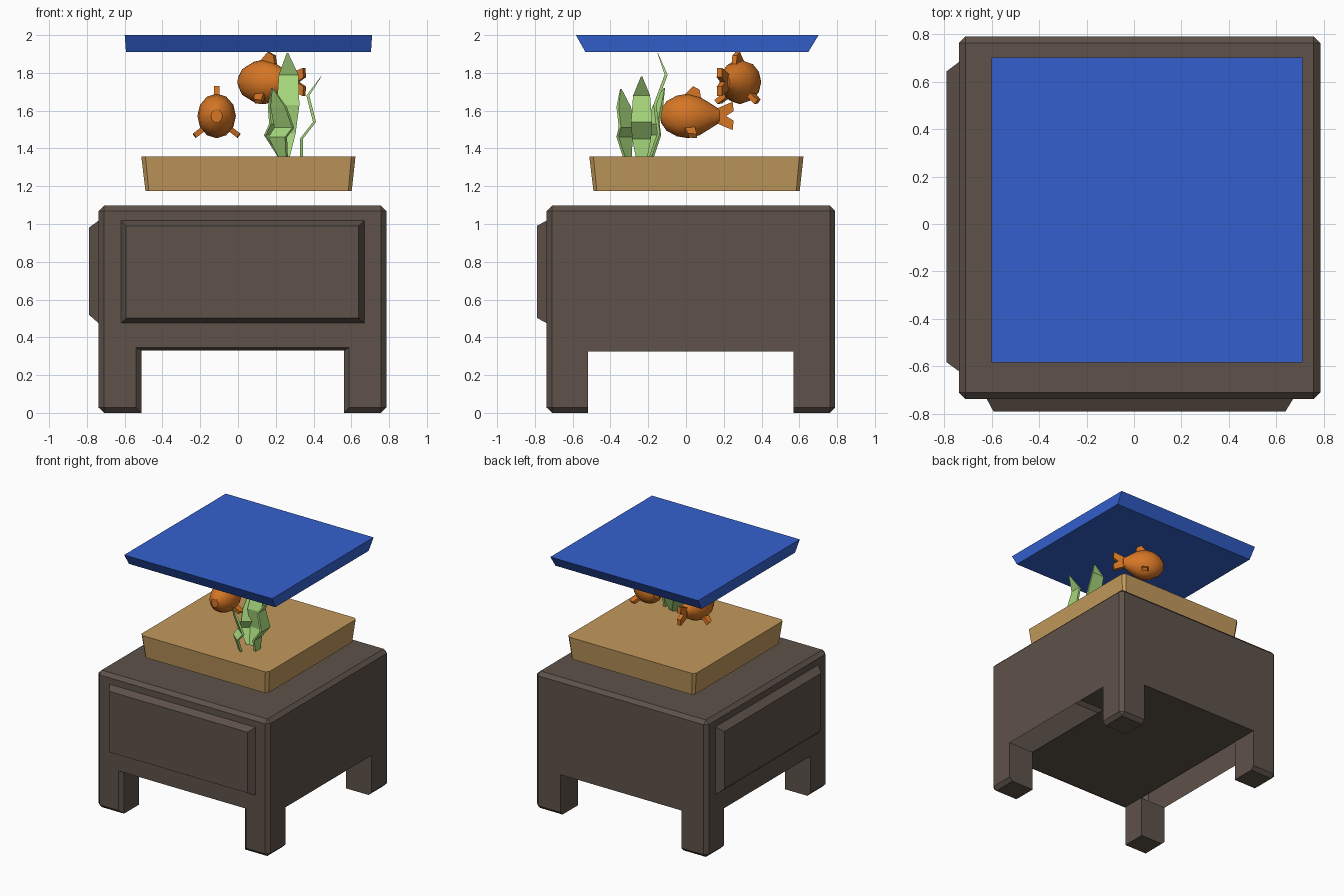
import bpy, bmesh, math
from mathutils import Vector, Matrix

if "Cube" in bpy.data.objects:
    bpy.data.objects.remove(bpy.data.objects["Cube"])


def material(name, rgb):
    m = bpy.data.materials.new(name)
    m.diffuse_color = (*rgb, 1)
    m.use_nodes = True
    m.node_tree.nodes["Principled BSDF"].inputs["Base Color"].default_value = m.diffuse_color
    return m


WOOD = material("dark wood", (0.112, 0.084, 0.067))
SAND = material("sand", (0.54, 0.32, 0.108))
BLUE = material("blue lid", (0.034, 0.118, 0.62))
ORANGE = material("fish orange", (0.67, 0.18, 0.018))
GREEN = material("plant green", (0.38, 0.67, 0.20))


def finish(name, bm, mat):
    bmesh.ops.recalc_face_normals(bm, faces=bm.faces)
    me = bpy.data.meshes.new(name)
    bm.to_mesh(me)
    bm.free()
    me.materials.append(mat)
    ob = bpy.data.objects.new(name, me)
    bpy.context.collection.objects.link(ob)
    return ob


def add_loft(bm, rings, start_cap=True):
    """Skin a list of closed rings that all have the same point count."""
    vs = [[bm.verts.new(p) for p in r] for r in rings]
    n = len(vs[0])
    for a, b in zip(vs, vs[1:]):
        for i in range(n):
            j = (i + 1) % n
            bm.faces.new((a[i], a[j], b[j], b[i]))
    if start_cap:
        bm.faces.new(vs[0][::-1])
    bm.faces.new(vs[-1])


def loft(name, rings, mat, start_cap=True):
    bm = bmesh.new()
    add_loft(bm, rings, start_cap)
    return finish(name, bm, mat)


def rect(a0, a1, b0, b1):
    return [(a0, b0), (a1, b0), (a1, b1), (a0, b1)]


def in_xz(points, y):
    return [(a, y, b) for a, b in points]


def in_yz(points, x):
    return [(x, a, b) for a, b in points]


def in_xy(points, z):
    return [(a, b, z) for a, b in points]


def corner_rect(a0, a1, b0, b1, c):
    return [(a0 + c, b0), (a1 - c, b0), (a1, b0 + c), (a1, b1 - c),
            (a1 - c, b1), (a0 + c, b1), (a0, b1 - c), (a0, b0 + c)]


# Cabinet: chamfered box with an arch cut through each direction
bm = bmesh.new()
footprint = rect(-0.738, 0.785, -0.738, 0.79)
add_loft(bm, [in_xy(footprint, 0), in_xy(footprint, 1.097)])
bmesh.ops.bevel(bm, geom=bm.edges[:], offset=0.028, segments=1, affect='EDGES')
cabinet = finish("cabinet", bm, WOOD)

wide, narrow = rect(-0.54, 0.588, -0.1, 0.345), rect(-0.512, 0.56, -0.1, 0.33)
cutters = [
    loft("front_arch_cutter", [in_xz(wide, -0.9), in_xz(wide, -0.738),
                               in_xz(narrow, -0.71), in_xz(narrow, 0.9)], WOOD),
    loft("side_arch_cutter", [in_yz(rect(-0.52, 0.57, -0.1, 0.325), x)
                              for x in (-0.9, 0.9)], WOOD)]
bpy.context.view_layer.objects.active = cabinet
for cutter in cutters:
    mod = cabinet.modifiers.new("arch", 'BOOLEAN')
    mod.object = cutter
    mod.operation = 'DIFFERENCE'
    mod.solver = 'EXACT'
    bpy.ops.object.modifier_apply(modifier=mod.name)
    bpy.data.objects.remove(cutter)

# Open the underside between the legs at both sides
bm = bmesh.new()
bm.from_mesh(cabinet.data)
opened = [f for f in bm.faces if f.normal.z < -0.9
          and abs(f.calc_center_median().z - 0.325) < 0.002]
bmesh.ops.delete(bm, geom=opened, context='FACES')
bm.to_mesh(cabinet.data)
bm.free()

# Raised panels on the front and left side
loft("front_panel", [in_xz(rect(-0.62, 0.67, 0.475, 1.018), -0.738),
                     in_xz(rect(-0.592, 0.638, 0.503, 0.99), -0.79)], WOOD, False)
loft("left_panel", [in_yz(rect(-0.62, 0.682, 0.475, 1.018), -0.738),
                    in_yz(rect(-0.582, 0.643, 0.52, 0.98), -0.79)], WOOD, False)

# Sand bed and lid
loft("sand_bed", [in_xy(corner_rect(-0.49, 0.602, -0.49, 0.602, 0.018), 1.175),
                  in_xy(corner_rect(-0.512, 0.622, -0.512, 0.622, 0.022), 1.357)], SAND)
loft("lid", [in_xy(rect(-0.593, 0.704, -0.533, 0.648), 1.911),
             in_xy(rect(-0.60, 0.71, -0.583, 0.702), 2.0)], BLUE)


def fin(bm, points, thickness, move=Matrix()):
    """Flat plate drawn in the y-z plane, then placed."""
    add_loft(bm, [[move @ Vector((x, a, b)) for a, b in points]
                  for x in (-thickness / 2, thickness / 2)])


def fish(name, place):
    bm = bmesh.new()
    # Body sections: y, half width, half height, centre height
    sections = [(-0.145, 0.03, 0.035, 0), (-0.115, 0.068, 0.078, 0),
                (-0.06, 0.095, 0.108, 0), (0.0, 0.102, 0.118, 0),
                (0.06, 0.09, 0.102, 0), (0.115, 0.06, 0.068, 0),
                (0.165, 0.025, 0.036, 0)]
    ring = [2 * math.pi * i / 12 for i in range(12)]
    add_loft(bm, [[(w * math.cos(t), y, c + h * math.sin(t)) for t in ring]
                  for y, w, h, c in sections])
    # Forked tail and top fin
    fin(bm, [(0.13, -0.03), (0.235, -0.075), (0.24, -0.025), (0.2, 0),
             (0.24, 0.025), (0.235, 0.075), (0.13, 0.03)], 0.03)
    fin(bm, [(-0.03, 0.10), (0.07, 0.08), (0.06, 0.14), (0.025, 0.158)], 0.028)
    # Side fins, angled down and out
    for s in (-1, 1):
        move = Matrix.Translation((s * 0.06, 0, -0.06)) @ Matrix.Rotation(s * math.radians(-52), 4, 'Y')
        fin(bm, [(-0.03, 0.02), (0.03, 0.02), (0.045, -0.075), (0.0, -0.07)], 0.028, move)
    bmesh.ops.transform(bm, matrix=place, verts=bm.verts)
    ob = finish(name, bm, ORANGE)
    bpy.ops.object.select_all(action='DESELECT')
    ob.select_set(True)
    bpy.context.view_layer.objects.active = ob
    bpy.ops.object.shade_smooth_by_angle(angle=math.radians(35))


fish("front_fish", Matrix.Translation((-0.113, 0.012, 1.572)))
fish("back_fish", Matrix.Translation((0.14, 0.285, 1.752))
     @ Matrix.Rotation(math.radians(-117), 4, 'Z'))


def blade(name, path, widths, angle, thickness=0.016):
    """Wavy leaf: diamond sections along a path, wide along the given angle."""
    side = Vector((math.cos(math.radians(angle)), math.sin(math.radians(angle)), 0))
    across = Vector((-side.y, side.x, 0))
    rings = []
    for p, w in zip(path, widths):
        p, t = Vector(p), thickness / 2 * min(1, w / 0.02)
        rings.append([p + side * w - across * t, p + side * w + across * t,
                      p - side * w + across * t, p - side * w - across * t])
    loft(name, rings, GREEN)


# Water plant: four wavy leaves
blade("tall_leaf", [(0.255, -0.19, 1.35), (0.26, -0.145, 1.48), (0.265, -0.165, 1.63),
                    (0.268, -0.105, 1.79), (0.262, -0.15, 1.905)],
      [0.018, 0.045, 0.06, 0.052, 0.004], 0)
blade("side_leaf", [(0.335, -0.235, 1.35), (0.335, -0.235, 1.45), (0.405, -0.235, 1.54),
                    (0.37, -0.235, 1.68), (0.44, -0.235, 1.78)],
      [0.03, 0.05, 0.056, 0.045, 0.004], 90)
blade("near_leaf", [(0.24, -0.31, 1.35), (0.21, -0.325, 1.46), (0.245, -0.31, 1.51),
                    (0.215, -0.33, 1.62), (0.185, -0.345, 1.715)],
      [0.025, 0.058, 0.062, 0.05, 0.004], -40)
blade("low_leaf", [(0.235, -0.19, 1.35), (0.175, -0.165, 1.47), (0.205, -0.175, 1.53),
                   (0.19, -0.15, 1.62), (0.18, -0.115, 1.72)],
      [0.02, 0.042, 0.046, 0.035, 0.004], 40)
